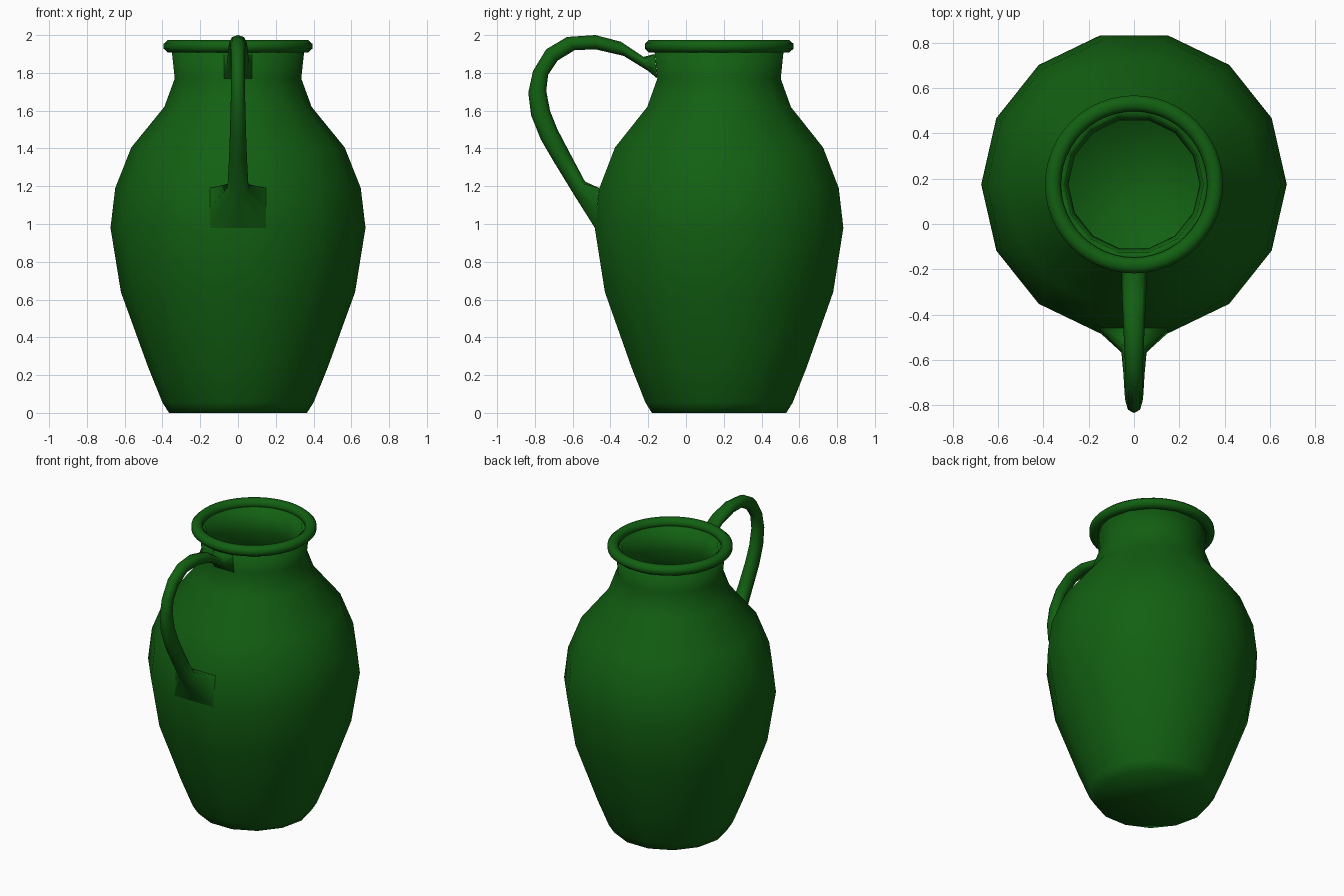
import bpy, bmesh
from math import sin, cos, pi, radians

if "Cube" in bpy.data.objects:
    bpy.data.objects.remove(bpy.data.objects["Cube"])

CY = 0.175  # jug axis offset in y, the handle fills the front

green = bpy.data.materials.new("green_glaze")
green.diffuse_color = (0.006, 0.115, 0.006, 1)
green.use_nodes = True
green.node_tree.nodes["Principled BSDF"].inputs["Base Color"].default_value = green.diffuse_color


def loft(name, rings, cap_ends=False, loop=False):
    """Skin a list of equal-length closed rings into a smooth mesh."""
    bm = bmesh.new()
    vs = [[bm.verts.new(p) for p in r] for r in rings]
    pairs = list(zip(vs, vs[1:])) + ([(vs[-1], vs[0])] if loop else [])
    n = len(vs[0])
    for a, b in pairs:
        for i in range(n):
            j = (i + 1) % n
            bm.faces.new((a[i], a[j], b[j], b[i]))
    if cap_ends:
        bm.faces.new(vs[0][::-1])
        bm.faces.new(vs[-1])
    bmesh.ops.recalc_face_normals(bm, faces=bm.faces)
    for f in bm.faces:
        f.smooth = True
    me = bpy.data.meshes.new(name)
    bm.to_mesh(me)
    bm.free()
    me.materials.append(green)
    ob = bpy.data.objects.new(name, me)
    bpy.context.collection.objects.link(ob)
    return ob


def circle(r, z, n):
    return [(r * cos(2 * pi * i / n), CY + r * sin(2 * pi * i / n), z) for i in range(n)]


# Body: 14-sided shell, outer profile up and inner profile back down
outer = [(0.365, 0), (0.40, 0.055), (0.475, 0.24), (0.62, 0.64), (0.675, 0.98),
         (0.65, 1.19), (0.565, 1.405), (0.39, 1.62), (0.335, 1.77), (0.352, 1.93)]
inner = [(r - 0.045, z) for r, z in outer[:1:-1]] + [(0.36, 0.06)]
loft("jug_body", [circle(r, z, 14) for r, z in outer + inner], cap_ends=True)

# Rolled rim
rim = [(0.358 + 0.038 * cos(a), 1.941 + 0.035 * sin(a))
       for a in (radians(22.5 + 45 * k) for k in range(8))]
loft("rim", [circle(r, z, 48) for r, z in rim], loop=True)

# Handle: (outer y, outer z, inner y, inner z, half width, square section)
stations = [
    (-0.166, 1.90, -0.152, 1.77, 0.075, True),
    (-0.225, 1.885, -0.20, 1.81, 0.058, False),
    (-0.345, 1.965, -0.33, 1.89, 0.052, False),
    (-0.48, 2.00, -0.48, 1.925, 0.046, False),
    (-0.63, 1.99, -0.59, 1.92, 0.040, False),
    (-0.74, 1.925, -0.68, 1.865, 0.037, False),
    (-0.81, 1.81, -0.73, 1.79, 0.036, False),
    (-0.835, 1.695, -0.74, 1.705, 0.037, False),
    (-0.82, 1.575, -0.72, 1.60, 0.040, False),
    (-0.77, 1.45, -0.68, 1.50, 0.043, False),
    (-0.70, 1.33, -0.62, 1.385, 0.047, False),
    (-0.59, 1.15, -0.535, 1.225, 0.056, False),
    (-0.483, 0.98, -0.459, 1.19, 0.148, True),
]


def section(oy, oz, iy, iz, w, square):
    ring = []
    for k in range(8):
        c, s = cos(k * pi / 4), sin(k * pi / 4)
        m = max(abs(c), abs(s)) if square else 1
        c, s = c / m, s / m
        ring.append((w * s, (oy + iy) / 2 + c * (oy - iy) / 2, (oz + iz) / 2 + c * (oz - iz) / 2))
    return ring


loft("handle", [section(*s) for s in stations])
